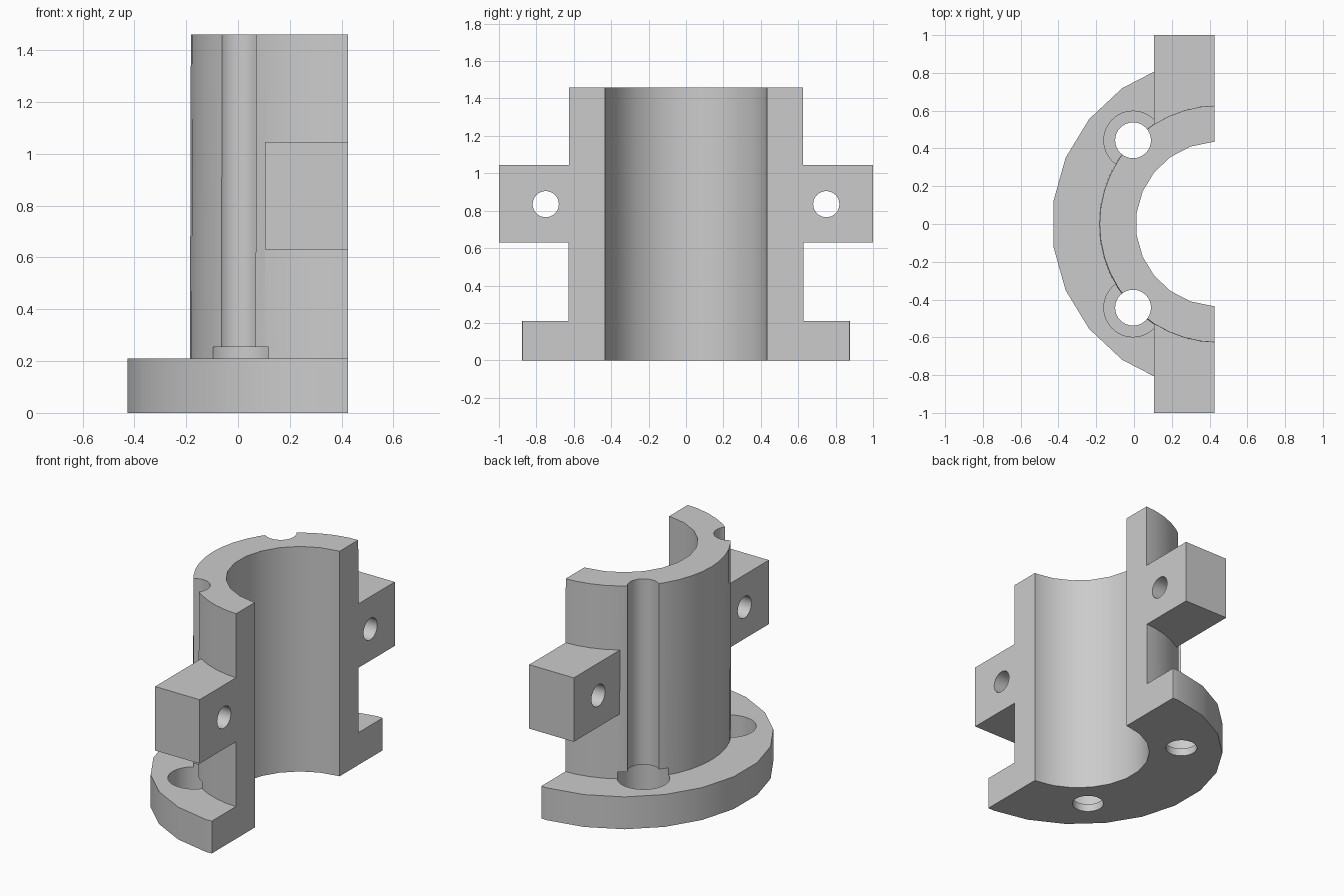
import bpy
import bmesh
from math import cos, sin, pi, radians
from mathutils import Matrix, Vector

cube = bpy.data.objects.get("Cube")
if cube:
    bpy.data.objects.remove(cube, do_unlink=True)

AXIS_X = 0.445     # centre line of the bore
SPLIT_X = 0.425    # flat mating face of the half
HEIGHT = 1.46
FLANGE_TOP = 0.21

grey = bpy.data.materials.new("plain_grey")
grey.use_nodes = True
colour = (0.6, 0.6, 0.6, 1)
grey.diffuse_color = colour
grey.node_tree.nodes["Principled BSDF"].inputs["Base Color"].default_value = colour


def make_object(name, bm):
    bmesh.ops.recalc_face_normals(bm, faces=bm.faces)
    mesh = bpy.data.meshes.new(name)
    bm.to_mesh(mesh)
    bm.free()
    mesh.materials.append(grey)
    obj = bpy.data.objects.new(name, mesh)
    bpy.context.collection.objects.link(obj)
    return obj


def cylinder(name, x, y, r, z0, z1, sides, top_r=None):
    """Upright prism with one corner pointing along +x."""
    bm = bmesh.new()
    rings = []
    for z, radius in ((z0, r), (z1, top_r or r)):
        rings.append([bm.verts.new((x + radius * cos(2 * pi * i / sides),
                                    y + radius * sin(2 * pi * i / sides), z))
                      for i in range(sides)])
    low, high = rings
    bm.faces.new(low[::-1])
    bm.faces.new(high)
    for i in range(sides):
        j = (i + 1) % sides
        bm.faces.new((low[i], low[j], high[j], high[i]))
    return make_object(name, bm)


def box(name, low, high):
    low, high = Vector(low), Vector(high)
    bm = bmesh.new()
    bmesh.ops.create_cube(bm, size=1)
    bmesh.ops.scale(bm, vec=high - low, verts=bm.verts)
    bmesh.ops.translate(bm, vec=(low + high) / 2, verts=bm.verts)
    return make_object(name, bm)


def combine(target, other, operation):
    """Apply a boolean and discard the second solid."""
    mod = target.modifiers.new("combine", "BOOLEAN")
    mod.operation = operation
    mod.solver = "EXACT"
    mod.object = other
    bpy.context.view_layer.objects.active = target
    bpy.ops.object.modifier_apply(modifier=mod.name)
    bpy.data.objects.remove(other, do_unlink=True)


# Slightly tapered sleeve standing in a round flange
collar = cylinder("split_collar", AXIS_X, 0, 0.88, 0, FLANGE_TOP, 23)
combine(collar, cylinder("sleeve", AXIS_X, 0, 0.631, 0.1, HEIGHT, 44, 0.627), "UNION")

# Clamping ears
for side in (-1, 1):
    y0, y1 = sorted((side * 0.5, side))
    combine(collar, box("ear", (0.105, y0, 0.63), (0.6, y1, 1.045)), "UNION")

# Main bore and flat split face
combine(collar, cylinder("bore", AXIS_X, 0, 0.435, -0.2, 1.7, 23), "DIFFERENCE")
combine(collar, box("split", (SPLIT_X, -2, -1), (2, 2, 2)), "DIFFERENCE")

for side in (-1, 1):
    # Bolt channel, counterbored in the flange
    y = side * 0.443
    combine(collar, cylinder("channel", -0.005, y, 0.095, -0.2, 1.7, 32), "DIFFERENCE")
    combine(collar, cylinder("counterbore", -0.005, y, 0.155, 0.05, 0.255, 32), "DIFFERENCE")
    # Cross hole through the ear
    hole = cylinder("ear_hole", 0, 0, 0.07, -1, 1, 32)
    hole.data.transform(Matrix.Translation((0, side * 0.75, 0.835))
                        @ Matrix.Rotation(radians(90), 4, "Y"))
    combine(collar, hole, "DIFFERENCE")

# Smooth curved walls, crisp edges
bpy.ops.object.select_all(action="DESELECT")
collar.select_set(True)
bpy.context.view_layer.objects.active = collar
bpy.ops.object.shade_smooth_by_angle(angle=radians(30))
